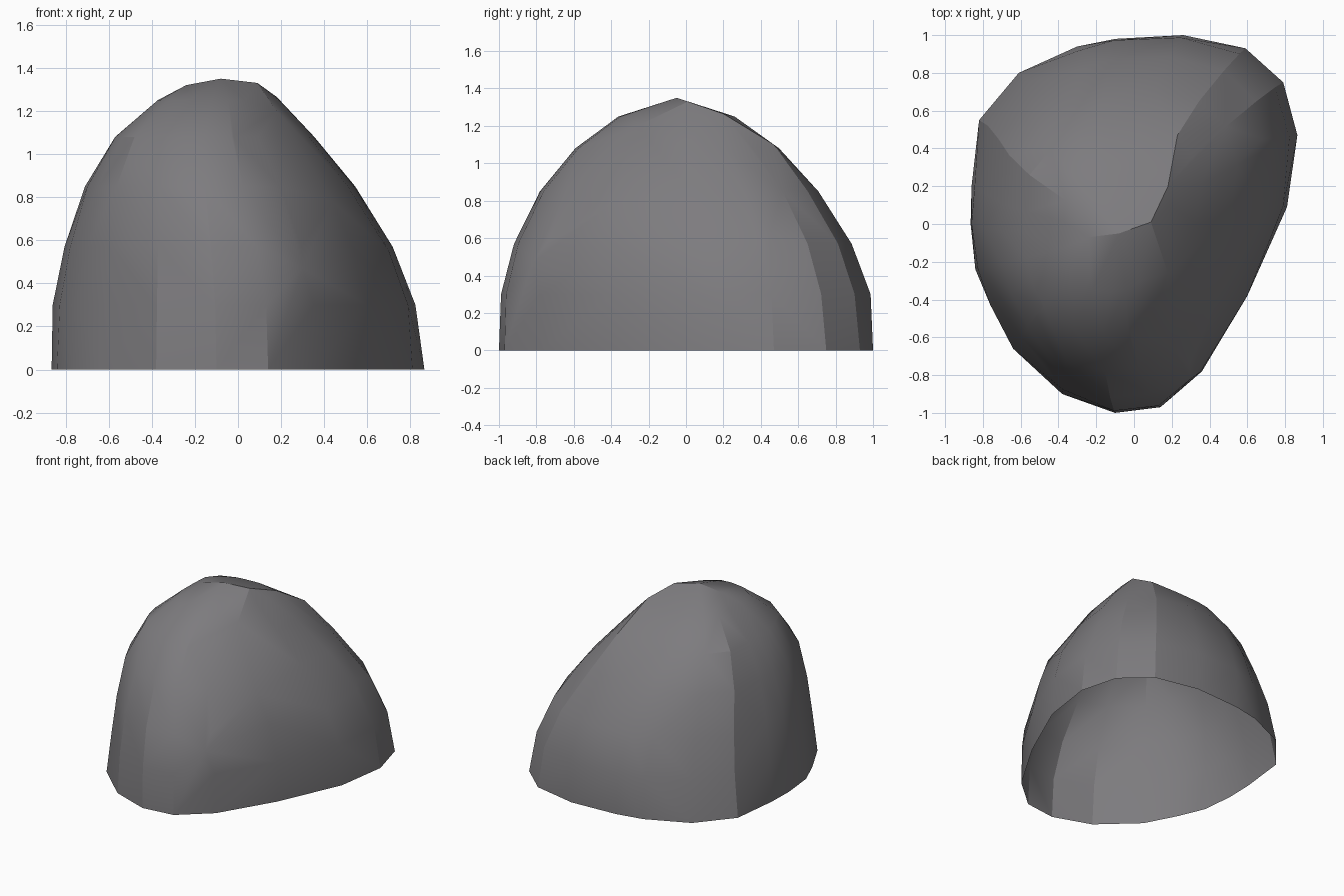
import bpy, bmesh, math

if "Cube" in bpy.data.objects:
    bpy.data.objects.remove(bpy.data.objects["Cube"])

# footprint of the boulder on the ground
FOOT = [(.26, 1), (.59, .93), (.79, .75), (.865, .47), (.81, .09), (.60, -.38),
        (.36, -.78), (.14, -.97), (-.10, -1), (-.38, -.90), (-.64, -.66),
        (-.76, -.43), (-.84, -.24), (-.865, 0), (-.86, .2), (-.82, .55),
        (-.61, .80), (-.30, .94), (-.10, .98)]
# height, x min, x max, y min, y max, then bulge towards
# back left, front left, back right, front right
RINGS = [(0, -.865, .865, -1, 1, 0, 0, 0, 0),
         (.30, -.86, .845, -.99, .995, -.06, -.03, -.035, .02),
         (.57, -.805, .73, -.92, .89, -.065, -.015, -.02, .05),
         (.85, -.71, .55, -.78, .71, -.025, .025, -.01, .05),
         (1.08, -.57, .36, -.59, .50, .01, .045, -.01, .02),
         (1.25, -.37, .19, -.36, .26, .01, .04, 0, .02)]
# summit ridge and the corners of the broad right-hand slope
CORNERS = [(-.24, -.07, 1.32), (-.08, -.05, 1.35), (.09, .01, 1.33),
           (.18, .20, 1.265), (.18, -.26, 1.20), (.23, .47, 1.10), (.44, -.40, .78),
           (.70, .06, .55), (.68, .45, .63), (.30, -.82, .47), (-.02, -.57, 1.08)]

bm = bmesh.new()
for z, x0, x1, y0, y1, *bulge in RINGS:
    for fx, fy in FOOT:
        x = x0 + (fx + .865) / 1.73 * (x1 - x0)
        y = y0 + (fy + 1) / 2 * (y1 - y0)
        a = math.atan2(fy, fx)
        # the bulge is strongest on the diagonals and nil on the axes
        push = bulge[(0 if fy > 0 else 1) + (2 if fx > 0 else 0)] * math.sin(2 * a) ** 2
        bm.verts.new((x + push * math.cos(a), y + push * math.sin(a), z))
for p in CORNERS:
    bm.verts.new(p)
bmesh.ops.convex_hull(bm, input=bm.verts[:])
loose = [v for v in bm.verts if not v.link_faces]
bmesh.ops.delete(bm, geom=loose, context='VERTS')
bmesh.ops.recalc_face_normals(bm, faces=bm.faces[:])

# open underside
bm.normal_update()
under = [f for f in bm.faces if f.normal.z < -.9]
bmesh.ops.delete(bm, geom=under, context='FACES')

# smooth stone with hard edges at the sharper breaks
for f in bm.faces:
    f.smooth = True
for e in bm.edges:
    e.smooth = e.calc_face_angle(0) < math.radians(20)

mesh = bpy.data.meshes.new("boulder")
bm.to_mesh(mesh)
bm.free()
mat = bpy.data.materials.new("stone grey")
mat.diffuse_color = (.205, .2, .21, 1)
mat.use_nodes = True
mat.node_tree.nodes["Principled BSDF"].inputs["Base Color"].default_value = mat.diffuse_color
mesh.materials.append(mat)
bpy.context.collection.objects.link(bpy.data.objects.new("boulder", mesh))
